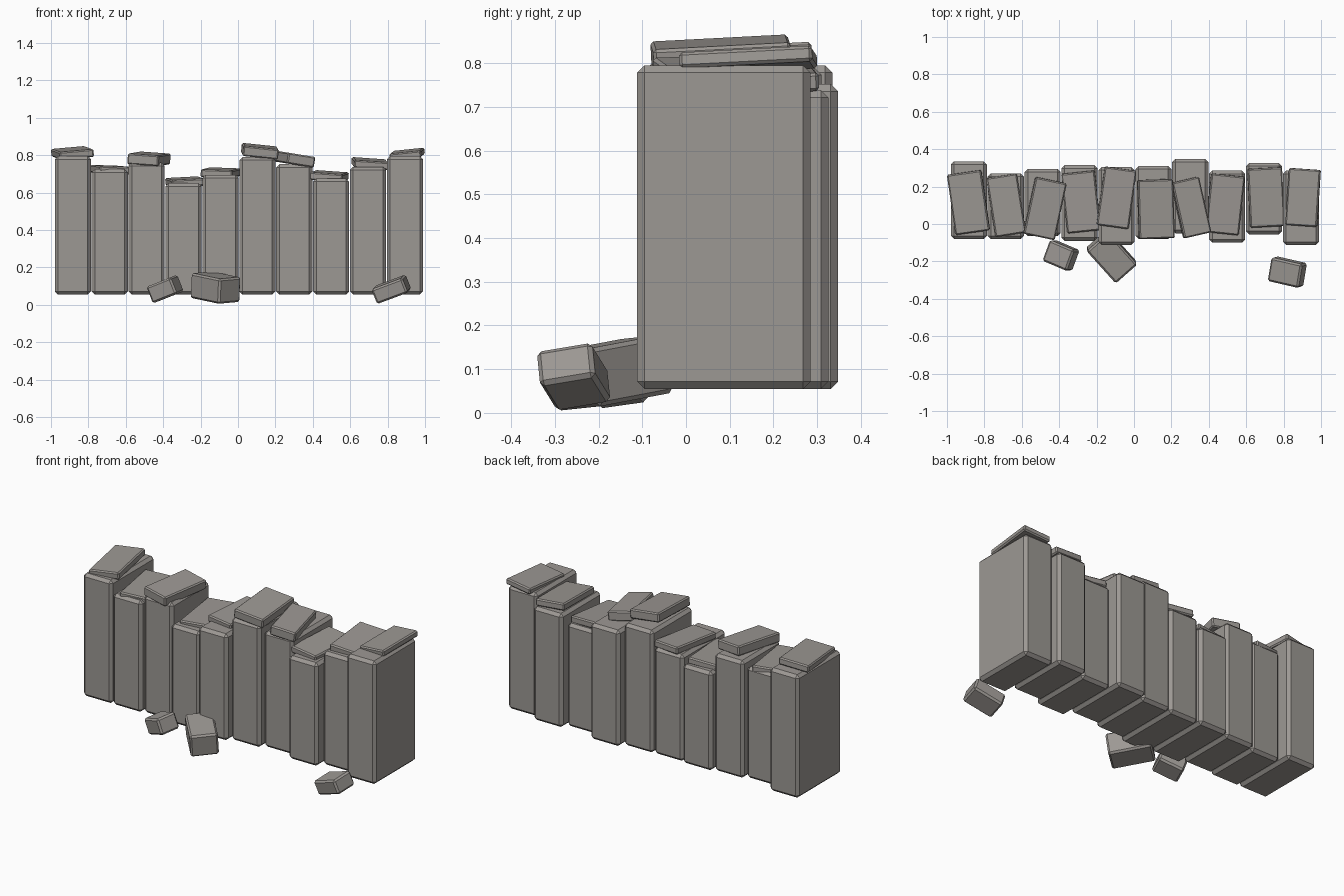
import bpy
import bmesh
from math import radians
from mathutils import Euler

stone = bpy.data.materials.new("grey_stone")
stone.diffuse_color = (0.335, 0.315, 0.295, 1)


def block(name, center, size, rot=(0, 0, 0), bevel=0.01):
    """Flat-shaded box with chamfered edges; rot in degrees."""
    bm = bmesh.new()
    bmesh.ops.create_cube(bm, size=1)
    bmesh.ops.scale(bm, vec=size, verts=bm.verts)
    bmesh.ops.bevel(bm, geom=bm.edges[:], offset=bevel, segments=1,
                    affect='EDGES', profile=0.5)
    me = bpy.data.meshes.new(name)
    bm.to_mesh(me)
    bm.free()
    me.materials.append(stone)
    ob = bpy.data.objects.new(name, me)
    ob.location = center
    ob.rotation_euler = Euler([radians(a) for a in rot])
    bpy.context.collection.objects.link(ob)
    return ob


# Upright wall stones: top height, front y, back y
columns = [
    (0.795, -0.08, 0.335), (0.725, -0.08, 0.27), (0.76, -0.065, 0.295),
    (0.65, -0.09, 0.315), (0.695, -0.112, 0.305), (0.79, -0.08, 0.31),
    (0.752, -0.05, 0.348), (0.675, -0.10, 0.285), (0.738, -0.055, 0.326),
    (0.795, -0.112, 0.285),
]
BASE = 0.055
for i, (top, y0, y1) in enumerate(columns):
    x = -0.883 + i * 0.1973
    block(f"wall_stone_{i + 1}", (x, (y0 + y1) / 2, (BASE + top) / 2),
          (0.193, y1 - y0, top - BASE), bevel=0.017)

# Crooked capstones: x, y, z, width, length, thickness, pitch, roll, yaw
caps = [
    (-0.885, 0.115, 0.812, 0.185, 0.325, 0.042, 3, -5, 8),
    (-0.684, 0.100, 0.722, 0.165, 0.320, 0.042, 1, 2, 9),
    (-0.476, 0.083, 0.780, 0.170, 0.310, 0.058, 2, 4, -12),
    (-0.283, 0.118, 0.657, 0.180, 0.320, 0.040, 2, -3, 6),
    (-0.093, 0.140, 0.706, 0.172, 0.315, 0.042, 2, 2, -8),
    (0.117, 0.080, 0.821, 0.190, 0.315, 0.055, 3, 6, 2),
    (0.305, 0.088, 0.778, 0.150, 0.305, 0.058, 2, 9, 13),
    (0.486, 0.105, 0.688, 0.180, 0.315, 0.042, 2, 4, -6),
    (0.706, 0.142, 0.755, 0.185, 0.315, 0.042, 3, 4, 3),
    (0.904, 0.142, 0.806, 0.170, 0.305, 0.036, 3, -6, -4),
]
for i, (x, y, z, w, l, t, px, ry, rz) in enumerate(caps):
    block(f"capstone_{i + 1}", (x, y, z), (w, l, t), (px, ry, rz), 0.007)

# Fallen rubble at the foot of the wall
block("rubble_left", (-0.39, -0.168, 0.084), (0.15, 0.12, 0.095), (8, -20, -23), 0.01)
block("rubble_middle", (-0.12, -0.172, 0.092), (0.235, 0.155, 0.135), (4, 8, -48), 0.01)
block("rubble_right", (0.82, -0.257, 0.083), (0.18, 0.13, 0.085), (10, -20, -13), 0.01)
